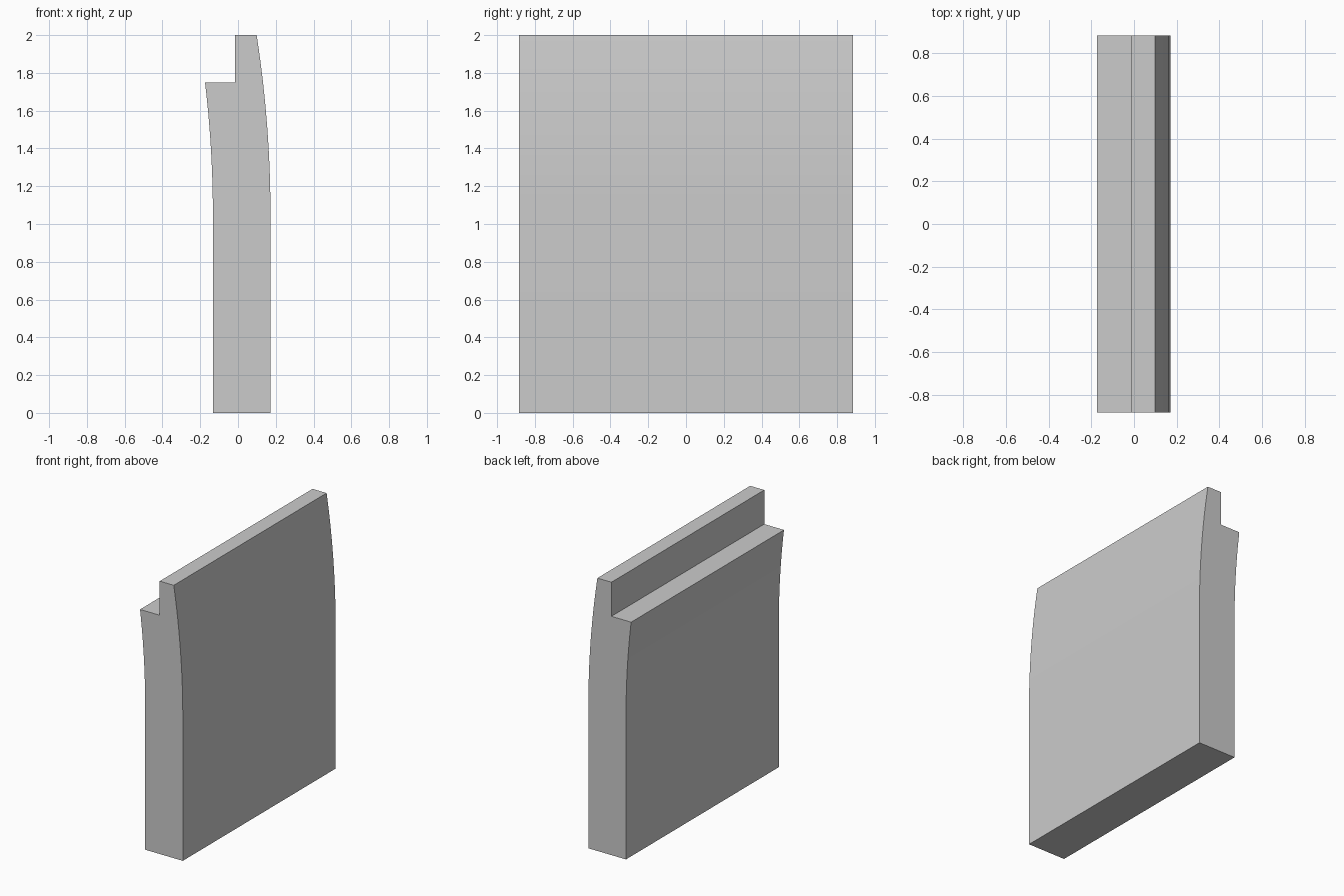
import bpy, bmesh, math

cube = bpy.data.objects.get("Cube")
if cube:
    bpy.data.objects.remove(cube, do_unlink=True)

HALF_DEPTH = 0.885
BEND_Z = 1.05       # height where the straight wall starts to lean
OUTER_X, INNER_X = 0.172, -0.133
OUTER_R = 6.2
STEPS = 12


def lean(x, radius, top):
    """Points of a wall face that is straight, then arcs towards -x."""
    end = math.asin((top - BEND_Z) / radius)
    angles = [end * i / STEPS for i in range(STEPS + 1)]
    return [(x, 0)] + [(x - radius * (1 - math.cos(a)),
                        BEND_Z + radius * math.sin(a)) for a in angles]


# Plain grey material
grey = bpy.data.materials.new("light_grey")
grey.use_nodes = True
colour = (0.6, 0.6, 0.6, 1)
grey.diffuse_color = colour
grey.node_tree.nodes["Principled BSDF"].inputs["Base Color"].default_value = colour

# Cross-section: curved outer face, raised lip, ledge, curved inner face
outer = lean(OUTER_X, OUTER_R, 2.0)
inner = lean(INNER_X, OUTER_R - (OUTER_X - INNER_X), 1.75)
profile = outer + [(-0.015, 2.0), (-0.015, 1.75)] + inner[::-1]

# Extrude the section along y
bm = bmesh.new()
section = bm.faces.new([bm.verts.new((x, -HALF_DEPTH, z)) for x, z in profile])
result = bmesh.ops.extrude_face_region(bm, geom=[section], use_keep_orig=True)
moved = [v for v in result["geom"] if isinstance(v, bmesh.types.BMVert)]
bmesh.ops.translate(bm, verts=moved, vec=(0, 2 * HALF_DEPTH, 0))
bmesh.ops.recalc_face_normals(bm, faces=bm.faces)

mesh = bpy.data.meshes.new("curved_panel")
bm.to_mesh(mesh)
bm.free()
mesh.materials.append(grey)
panel = bpy.data.objects.new("curved_panel", mesh)
bpy.context.collection.objects.link(panel)

# Smooth curve, crisp corners
bpy.ops.object.select_all(action="DESELECT")
panel.select_set(True)
bpy.context.view_layer.objects.active = panel
bpy.ops.object.shade_smooth_by_angle(angle=math.radians(30))
